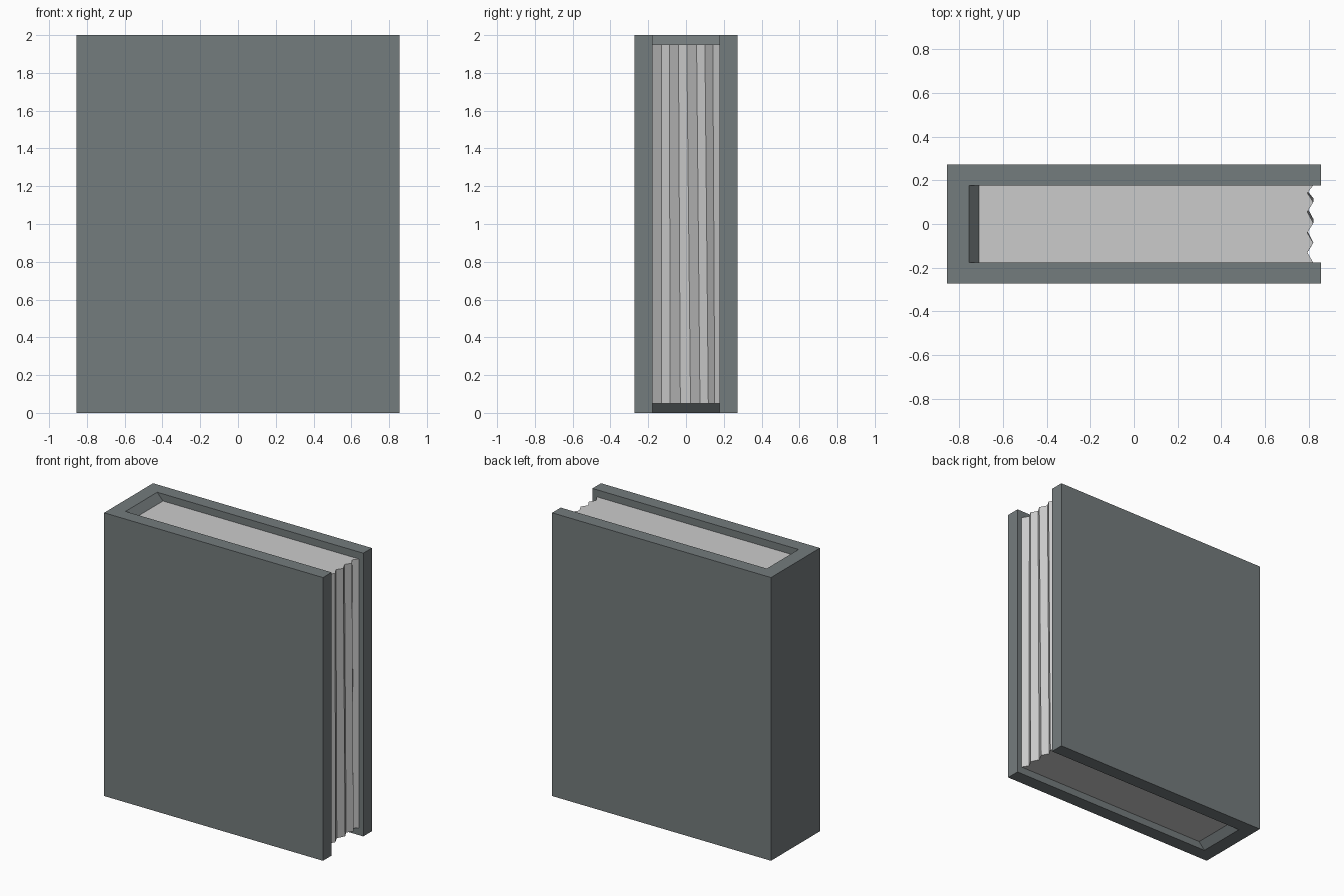
import bpy, bmesh, math

if "Cube" in bpy.data.objects:
    bpy.data.objects.remove(bpy.data.objects["Cube"])

W, D, H = 0.855, 0.273, 2.0      # half width, half depth, height
IN, LIP = 0.177, 0.05            # half page thickness, recess of the pages
SPINE_OUT, SPINE_IN = -0.755, -0.71


def loft(name, rings, colour=None):
    """Skin equal-length rings of points (bottom to top) and cap both ends."""
    bm = bmesh.new()
    loops = [[bm.verts.new(p) for p in ring] for ring in rings]
    for a, b in zip(loops, loops[1:]):
        for i in range(len(a)):
            j = (i + 1) % len(a)
            bm.faces.new((a[i], a[j], b[j], b[i]))
    bm.faces.new(loops[0][::-1])
    bm.faces.new(loops[-1])
    bmesh.ops.recalc_face_normals(bm, faces=bm.faces)
    bmesh.ops.dissolve_limit(bm, angle_limit=math.radians(0.2),
                             verts=bm.verts, edges=bm.edges)
    mesh = bpy.data.meshes.new(name)
    bm.to_mesh(mesh)
    bm.free()
    obj = bpy.data.objects.new(name, mesh)
    bpy.context.collection.objects.link(obj)
    if colour:
        mat = bpy.data.materials.new(name + "_colour")
        mat.diffuse_color = (*colour, 1)
        mat.use_nodes = True
        mat.node_tree.nodes["Principled BSDF"].inputs["Base Color"].default_value = mat.diffuse_color
        mesh.materials.append(mat)
    return obj


# Cover: U-shaped section whose spine slopes inward at top and bottom
def cover_ring(z, spine):
    outline = [(-W, -D), (W, -D), (W, -IN), (spine, -IN),
               (spine, IN), (W, IN), (W, D), (-W, D)]
    return [(x, y, z) for x, y in outline]


loft("cover", [cover_ring(0, SPINE_OUT), cover_ring(LIP, SPINE_IN),
               cover_ring(H - LIP, SPINE_IN), cover_ring(H, SPINE_OUT)],
     (0.175, 0.2, 0.205))


# Page block: zigzag fore edge, folds leaning slightly from bottom to top
def page_ring(z, folds):
    edge = [(0.82 if i % 2 == 0 else 0.793, y, z) for i, y in enumerate(folds)]
    return [(SPINE_IN, -IN, z)] + edge + [(SPINE_IN, IN, z)]


bottom = [-IN, -0.131, -0.085, -0.03, 0.024, 0.074, 0.118, 0.152, IN]
top = [-IN, -0.13, -0.087, -0.04, 0.004, 0.056, 0.1, 0.142, IN]
loft("pages", [page_ring(LIP, bottom), page_ring(H - LIP, top)])
